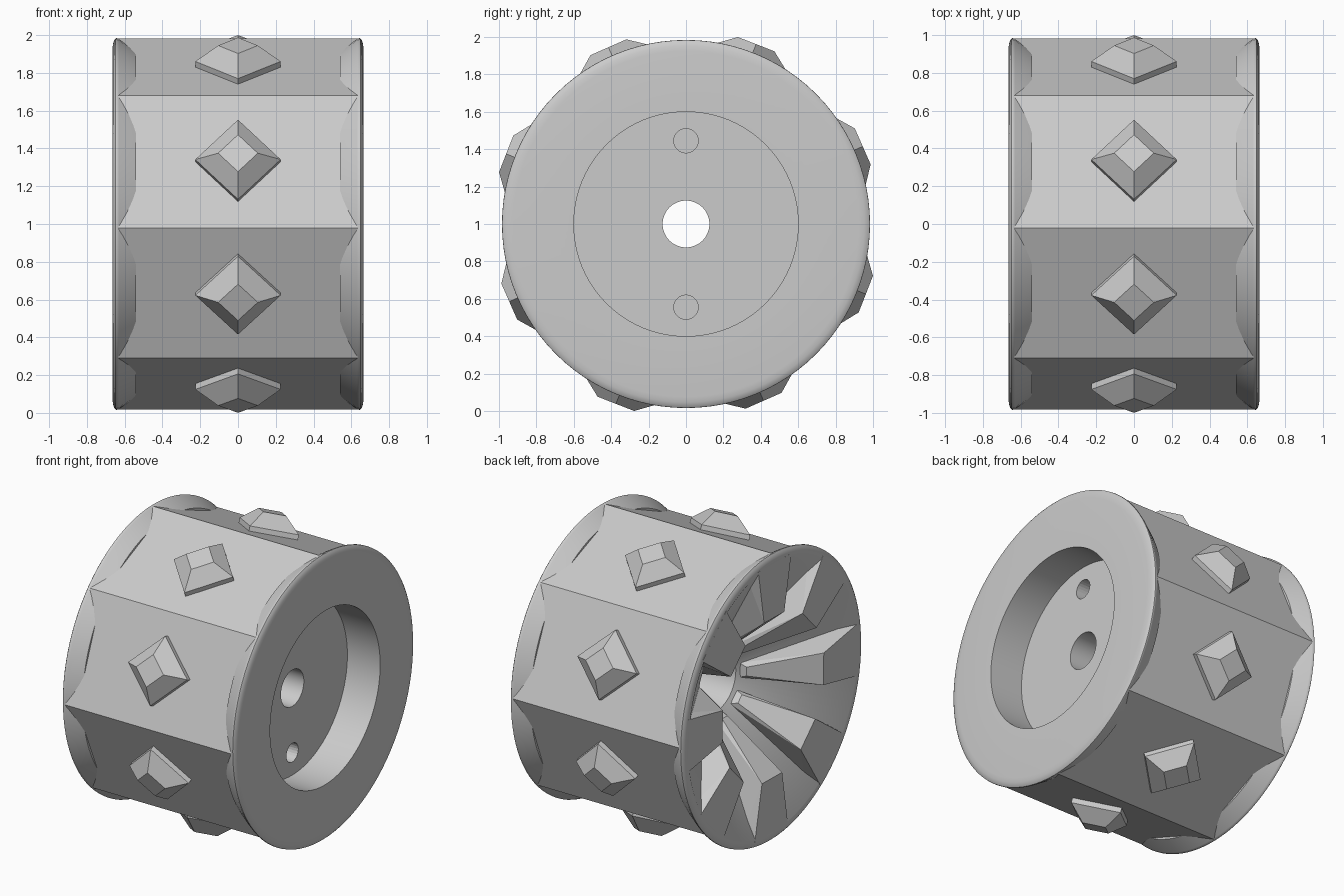
import bpy, bmesh, math
from mathutils import Vector

cube = bpy.data.objects.get("Cube")
if cube:
    bpy.data.objects.remove(cube, do_unlink=True)

TURN = math.radians(1.2)      # slight roll of the drum
STEP = math.radians(45)
SIDES = range(8)

grey = bpy.data.materials.new("plain grey")
grey.use_nodes = True
grey.diffuse_color = (0.6, 0.6, 0.6, 1)
grey.node_tree.nodes["Principled BSDF"].inputs["Base Color"].default_value = (0.6, 0.6, 0.6, 1)


def place(x, r, s, a):
    """Point at axial x, radial r and sideways s, turned by a around the axle."""
    return Vector((x, r * math.cos(a) - s * math.sin(a),
                   1 + r * math.sin(a) + s * math.cos(a)))


def finish(bm, name, smooth=None):
    bmesh.ops.recalc_face_normals(bm, faces=bm.faces)
    mesh = bpy.data.meshes.new(name)
    bm.to_mesh(mesh)
    bm.free()
    mesh.materials.append(grey)
    obj = bpy.data.objects.new(name, mesh)
    bpy.context.collection.objects.link(obj)
    if smooth:
        bpy.ops.object.select_all(action='DESELECT')
        obj.select_set(True)
        bpy.context.view_layer.objects.active = obj
        bpy.ops.object.shade_smooth_by_angle(angle=math.radians(smooth))
    return obj


def hull(name, points):
    bm = bmesh.new()
    for p in points:
        bm.verts.new(p)
    bmesh.ops.convex_hull(bm, input=bm.verts)
    bmesh.ops.dissolve_limit(bm, angle_limit=0.01, verts=bm.verts, edges=bm.edges)
    return finish(bm, name)


def lathe(name, profile, segments):
    bm = bmesh.new()
    rings = [[bm.verts.new(place(x, r, 0, math.tau * i / segments)) for x, r in profile]
             for i in range(segments)]
    n = len(profile)
    for i in range(segments):
        a, b = rings[i], rings[(i + 1) % segments]
        for j in range(n):
            k = (j + 1) % n
            bm.faces.new((a[j], a[k], b[k], b[j]))
    return finish(bm, name, 40)


# Wheel core: flared rims, recessed face on one end, conical cavity on the other
flare = [(0.54, 0.87), (0.54, 0.922), (0.63, 0.978), (0.641, 0.984), (0.648, 0.983),
         (0.656, 0.972), (0.662, 0.953), (0.665, 0.925)]
profile = [(-x, r) for x, r in reversed(flare)] + flare
profile += [(0.665, 0.6), (0.415, 0.6), (0.415, 0.125), (0.2, 0.125), (0.2, 0.2), (-0.24, 0.2)]
core = lathe("wheel_core", profile, 96)

# Pin holes in the recess floor
for side, label in ((1, "upper"), (-1, "lower")):
    bpy.ops.mesh.primitive_cylinder_add(vertices=24, radius=0.065, depth=0.4,
                                        location=(0.36, 0, 1 + 0.445 * side),
                                        rotation=(0, math.pi / 2, 0))
    cutter = bpy.context.object
    cutter.name = label + "_pin_hole_cutter"
    cutter.data.materials.append(grey)
    cut = core.modifiers.new("pin hole", 'BOOLEAN')
    cut.operation = 'DIFFERENCE'
    cut.solver = 'EXACT'
    cut.object = cutter
    cutter.hide_render = True
    cutter.hide_set(True)

# Eight-sided tread drum
bm = bmesh.new()
pairs = [[bm.verts.new(place(x, 0.982, 0, TURN + STEP * i)) for x in (-0.634, 0.634)]
         for i in SIDES]
for i in SIDES:
    (a, b), (c, d) = pairs[i], pairs[(i + 1) % 8]
    bm.faces.new((a, b, d, c))
finish(bm, "tread_drum")

# Diamond stud in the middle of every tread face
for i in SIDES:
    angle = TURN + STEP * (i + 0.5)
    points = []
    for r, half in ((0.895, 0.226), (0.94, 0.226), (1.032, 0.105)):
        for dx, ds in ((1, 0), (0, 1), (-1, 0), (0, -1)):
            points.append(place(dx * half, r, ds * half, angle))
    hull(f"tread_stud_{i + 1}", points)

# Tapering wedge ribs in the cavity: (axial, radial, half width)
rib = [(-0.665, 0.55, 0.11), (-0.665, 0.925, 0.18), (-0.58, 0.88, 0.19),
       (-0.25, 0.225, 0.05), (-0.3, 0.23, 0.03)]
for i in SIDES:
    hull(f"cavity_rib_{i + 1}",
         [place(x, r, s * half, TURN + STEP * i) for x, r, half in rib for s in (-1, 1)])
